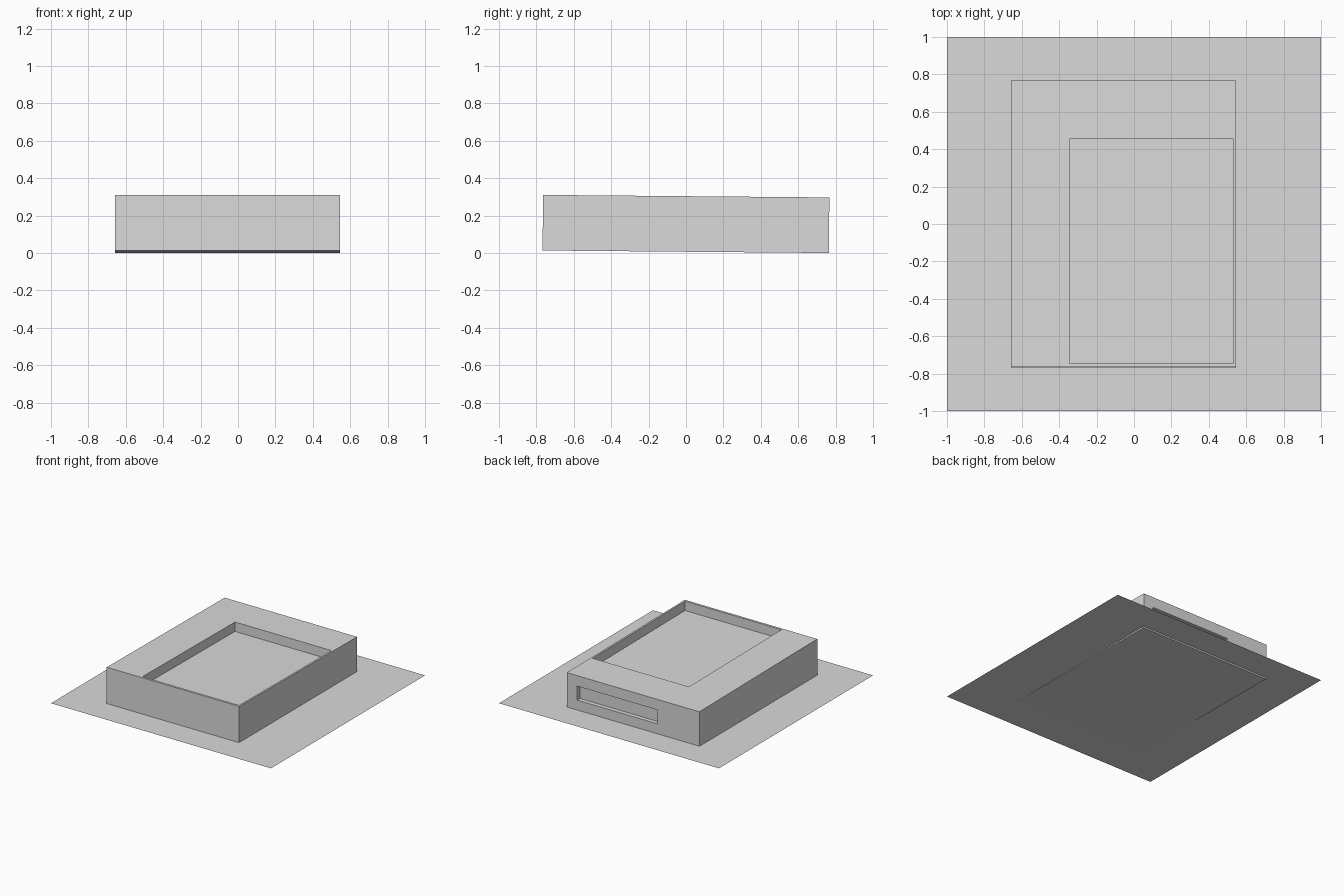
import bpy, math
from mathutils import Matrix

if "Cube" in bpy.data.objects:
    bpy.data.objects.remove(bpy.data.objects["Cube"])

grey = bpy.data.materials.new("light_grey")
grey.diffuse_color = (0.7, 0.7, 0.7, 1)
grey.use_nodes = True
grey.node_tree.nodes["Principled BSDF"].inputs["Base Color"].default_value = grey.diffuse_color


def box(name, lo, hi):
    """Axis-aligned box between two corners."""
    bpy.ops.mesh.primitive_cube_add(size=1)
    ob = bpy.context.object
    ob.name = name
    size = [h - l for l, h in zip(lo, hi)]
    mid = [(l + h) / 2 for l, h in zip(lo, hi)]
    ob.data.transform(Matrix.Translation(mid) @ Matrix.Diagonal((*size, 1)))
    ob.data.materials.append(grey)
    return ob


def cut(target, lo, hi):
    """Subtract a box from the target."""
    cutter = box("cutter", lo, hi)
    cutter.hide_render = True
    mod = target.modifiers.new("cut", 'BOOLEAN')
    mod.operation = 'DIFFERENCE'
    mod.solver = 'EXACT'
    mod.object = cutter
    bpy.context.view_layer.objects.active = target
    bpy.ops.object.modifier_apply(modifier=mod.name)
    bpy.data.objects.remove(cutter, do_unlink=True)


# Casing with a shallow tray in the top and a slot in the back
H = 0.297
casing = box("casing", (-0.658, -0.767, 0), (0.546, 0.764, H))
cut(casing, (-0.345, -0.748, H - 0.077), (0.531, 0.452, H + 0.1))
cut(casing, (-0.277, 0.729, 0.095), (0.454, 0.9, 0.21))

# Slight tilt: the front sits higher, the back bottom edge rests on z = 0
casing.data.transform(Matrix.Rotation(math.radians(-0.5), 4, 'X'))
low = min(v.co.z for v in casing.data.vertices)
casing.data.transform(Matrix.Translation((0, 0, -low)))

# Flat base sheet, just above the low edge of the casing
bpy.ops.mesh.primitive_plane_add(size=2, location=(0, 0, 0.0128))
sheet = bpy.context.object
sheet.name = "base_sheet"
sheet.data.materials.append(grey)
